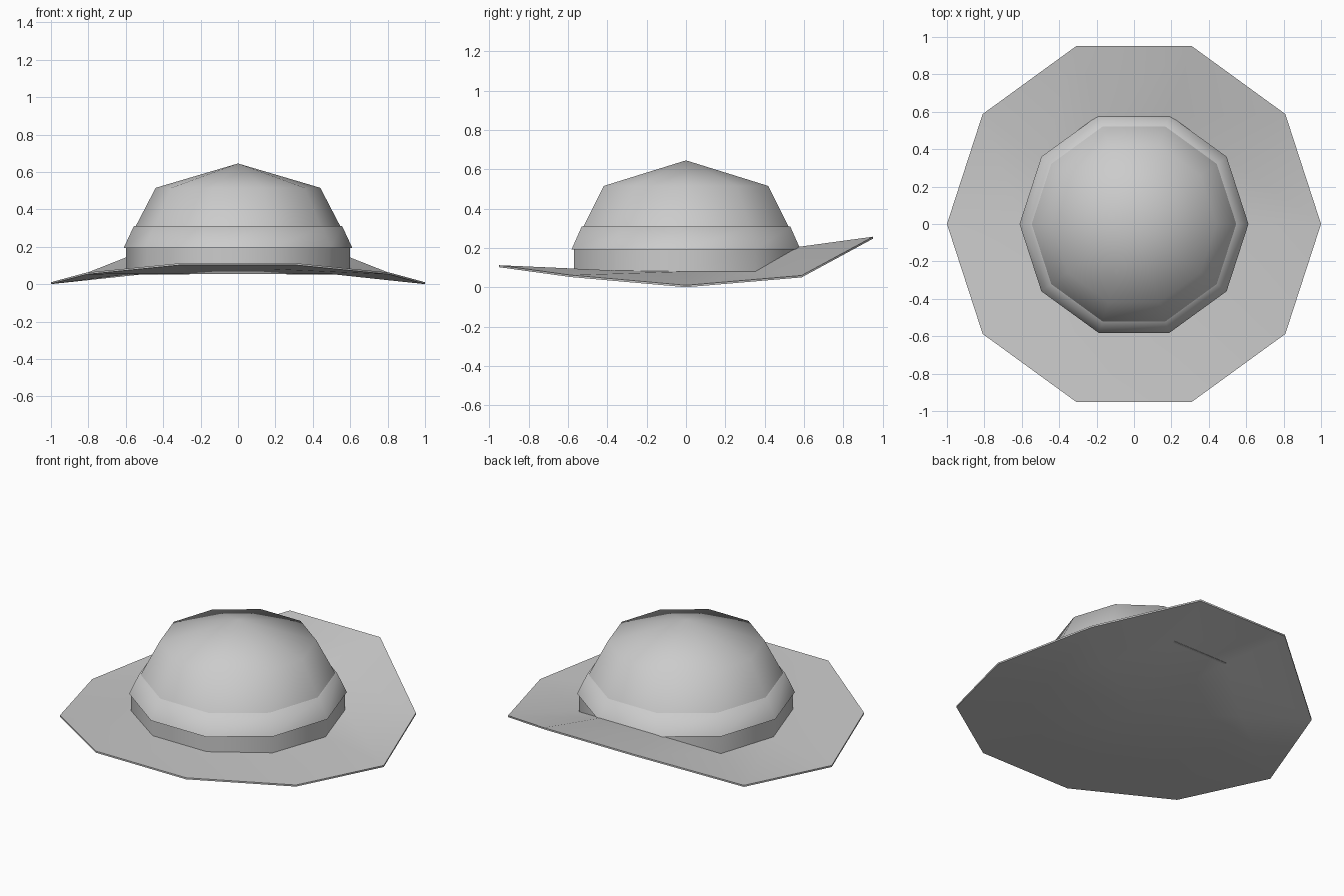
import bpy
import bmesh
from math import cos, sin, radians

SIDES = 10

cube = bpy.data.objects.get("Cube")
if cube:
    bpy.data.objects.remove(cube, do_unlink=True)

grey = bpy.data.materials.new("hat_grey")
grey.use_nodes = True
COLOR = (0.6, 0.6, 0.6, 1)
grey.diffuse_color = COLOR
grey.node_tree.nodes["Principled BSDF"].inputs["Base Color"].default_value = COLOR


def lofted(name, rings, angle):
    """Bridge ten-sided rings, each a radius with a height or a list of heights."""
    bm = bmesh.new()
    loops = []
    for radius, heights in rings:
        if not isinstance(heights, list):
            heights = [heights] * SIDES
        if radius == 0:
            loops.append([bm.verts.new((0, 0, heights[0]))] * SIDES)
            continue
        loops.append([bm.verts.new((radius * cos(radians(36 * i)),
                                    radius * sin(radians(36 * i)), heights[i]))
                      for i in range(SIDES)])
    for low, high in zip(loops, loops[1:]):
        for i in range(SIDES):
            j = (i + 1) % SIDES
            corners = [low[i], low[j], high[j], high[i]]
            bm.faces.new(list(dict.fromkeys(corners)))
    bmesh.ops.recalc_face_normals(bm, faces=bm.faces)
    mesh = bpy.data.meshes.new(name)
    bm.to_mesh(mesh)
    bm.free()
    obj = bpy.data.objects.new(name, mesh)
    bpy.context.collection.objects.link(obj)
    mesh.materials.append(grey)
    bpy.ops.object.select_all(action="DESELECT")
    obj.select_set(True)
    bpy.context.view_layer.objects.active = obj
    bpy.ops.object.shade_smooth_by_angle(angle=radians(angle))


def around(side, back_side, back, front_side, front):
    """Left-right symmetric heights for the ten corners."""
    return [side, back_side, back, back, back_side,
            side, front_side, front, front, front_side]


# Brim: sides dip, front lifts a little, back turns up
edge = around(0.01, 0.06, 0.257, 0.062, 0.112)
under_edge = [z - 0.01 for z in edge]
seat = around(0.08, 0.08, 0.205, 0.085, 0.095)
under_seat = around(0.05, 0.055, 0.193, 0.055, 0.08)
lofted("brim", [(0, 0.055), (0.6, under_seat), (1, under_edge), (1, edge),
                (0.6, seat), (0, 0.1)], 50)

# Upright wall between brim and lip
wall_foot = [z - 0.008 for z in seat]
lofted("hat_band", [(0.6, wall_foot), (0.6, 0.215)], 80)

# Overhanging lip, rounded over into a narrow ledge
lofted("lip", [(0.59, 0.192), (0.612, 0.192), (0.557, 0.31), (0.5, 0.31)], 80)

# Rounded crown with a low point
lofted("crown", [(0.552, 0.3), (0.44, 0.515), (0, 0.645)], 80)
